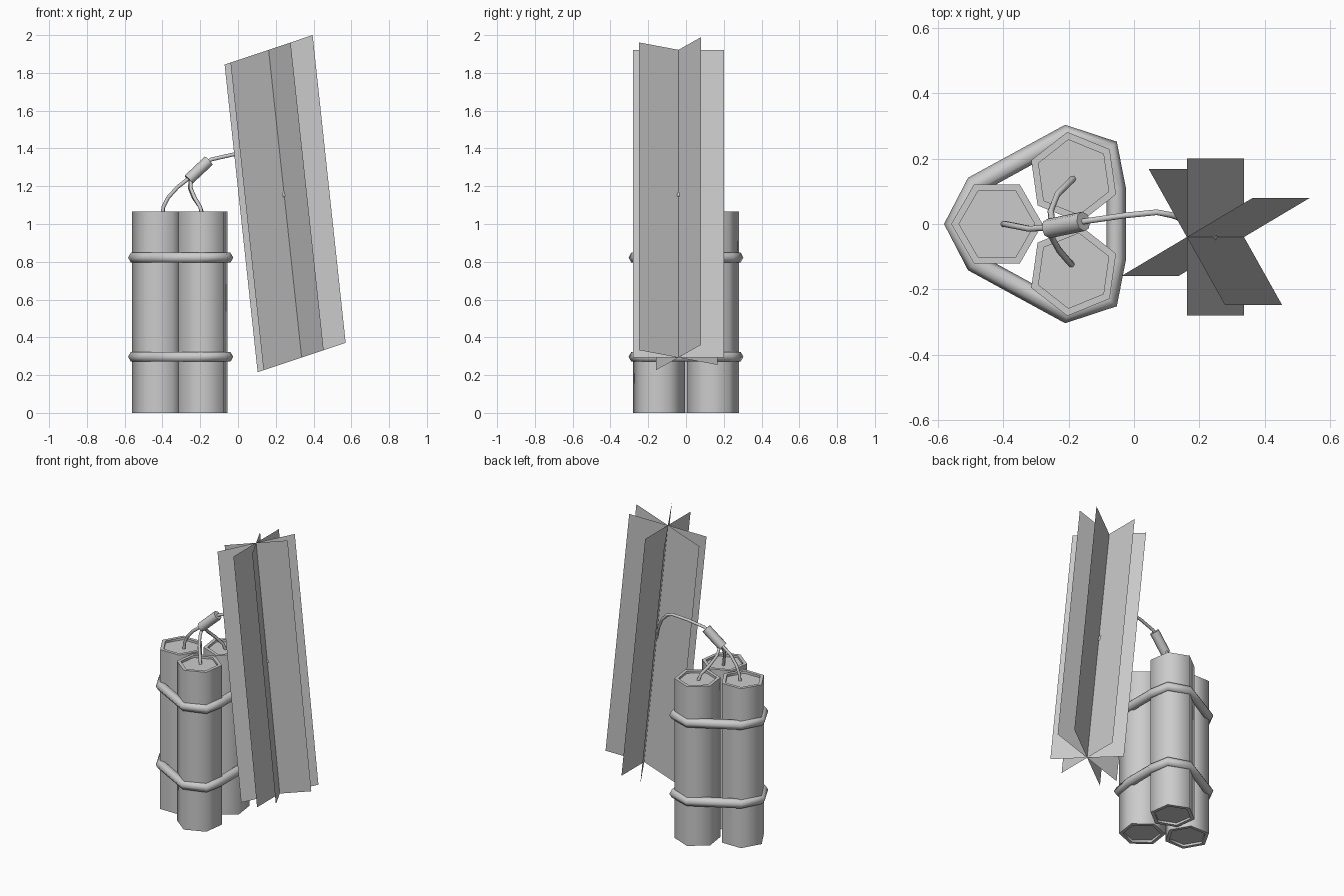
import bpy, bmesh
from math import cos, sin, pi, radians
from mathutils import Vector

if "Cube" in bpy.data.objects:
    bpy.data.objects.remove(bpy.data.objects["Cube"])

grey = bpy.data.materials.new("plain_grey")
grey.use_nodes = True
colour = (0.6, 0.6, 0.6, 1)
grey.diffuse_color = colour
grey.node_tree.nodes["Principled BSDF"].inputs["Base Color"].default_value = colour


def finish(name, bm, smooth=None):
    """Turn a bmesh into a named, coloured object."""
    mesh = bpy.data.meshes.new(name)
    bm.to_mesh(mesh)
    bm.free()
    obj = bpy.data.objects.new(name, mesh)
    bpy.context.collection.objects.link(obj)
    mesh.materials.append(grey)
    if smooth:
        bpy.ops.object.select_all(action='DESELECT')
        obj.select_set(True)
        bpy.context.view_layer.objects.active = obj
        bpy.ops.object.shade_smooth_by_angle(angle=radians(smooth))
    return obj


def tube(name, points, radius, sides=6, up=(0, 1, 0), closed=False):
    """Sweep a regular polygon along a path."""
    pts = [Vector(p) for p in points]
    n = len(pts)
    bm = bmesh.new()
    rings = []
    for i, p in enumerate(pts):
        a = pts[(i - 1) % n] if closed or i > 0 else p
        b = pts[(i + 1) % n] if closed or i < n - 1 else p
        t = (b - a).normalized()
        side = t.cross(Vector(up)).normalized()
        top = side.cross(t)
        rings.append([bm.verts.new(p + radius * (side * cos(2 * pi * k / sides) + top * sin(2 * pi * k / sides)))
                      for k in range(sides)])
    for i in range(n if closed else n - 1):
        r, s = rings[i], rings[(i + 1) % n]
        for k in range(sides):
            m = (k + 1) % sides
            bm.faces.new((r[k], r[m], s[m], s[k]))
    if not closed:
        bm.faces.new(rings[0])
        bm.faces.new(rings[-1])
    bmesh.ops.recalc_face_normals(bm, faces=bm.faces)
    return finish(name, bm, 65)


def stick(name, x, y, turn):
    """Six-sided stick with a recessed panel in each end."""
    height, radius = 1.065, 0.14
    bm = bmesh.new()
    ring = [bm.verts.new((x + radius * cos(radians(turn + 60 * k)),
                          y + radius * sin(radians(turn + 60 * k)), 0)) for k in range(6)]
    base = bm.faces.new(ring)
    up = bmesh.ops.extrude_face_region(bm, geom=[base])
    bmesh.ops.translate(bm, vec=(0, 0, height),
                        verts=[g for g in up["geom"] if isinstance(g, bmesh.types.BMVert)])
    bmesh.ops.recalc_face_normals(bm, faces=bm.faces)
    caps = [f for f in bm.faces if abs(f.normal.z) > 0.9]
    bmesh.ops.inset_individual(bm, faces=caps, thickness=0.024)
    for cap in caps:
        rim = bmesh.ops.extrude_discrete_faces(bm, faces=[cap])["faces"][0]
        bmesh.ops.translate(bm, verts=rim.verts, vec=rim.normal * -0.015)
    return finish(name, bm, 65)


# Bundle of three sticks
stick("left_stick", -0.42, 0, 0)
stick("back_stick", -0.185, 0.143, 38)
stick("front_stick", -0.185, -0.143, -38)

# Two straps around the bundle
half = [(-0.49, 0.118), (-0.203, 0.275), (-0.075, 0.232), (-0.055, 0.11)]
outline = [(-0.552, 0)] + half + [(x, -y) for x, y in reversed(half)]
for name, z in (("upper_strap", 0.822), ("lower_strap", 0.297)):
    tube(name, [(x, y, z) for x, y in outline], 0.03, up=(0, 0, 1), closed=True)

# Short fuses meeting in a sleeve
tube("left_fuse", [(-0.40, 0, 1.04), (-0.395, 0, 1.09), (-0.37, -0.005, 1.14), (-0.32, -0.015, 1.195),
                   (-0.25, -0.01, 1.25)], 0.01)
tube("back_fuse", [(-0.185, 0.14, 1.04), (-0.2, 0.125, 1.09), (-0.235, 0.09, 1.14), (-0.255, 0.04, 1.19),
                   (-0.25, -0.01, 1.25)], 0.01)
tube("front_fuse", [(-0.19, -0.125, 1.04), (-0.2, -0.115, 1.09), (-0.23, -0.08, 1.14), (-0.25, -0.045, 1.19),
                    (-0.25, -0.01, 1.25)], 0.01)
tube("fuse_sleeve", [(-0.262, -0.014, 1.235), (-0.155, 0.008, 1.335)], 0.03, sides=8)

# Long fuse running to the spark
tube("long_fuse", [(-0.17, 0.005, 1.325), (-0.14, 0.01, 1.342), (-0.03, 0.026, 1.367), (0.07, 0.036, 1.378),
                   (0.12, 0.026, 1.36), (0.17, 0.008, 1.31), (0.215, -0.015, 1.235), (0.247, -0.04, 1.145)], 0.01)

# Spark: four thin crossing cards on one leaning axis
top, bottom = Vector((0.162, -0.04, 1.922)), Vector((0.337, -0.04, 0.293))
for number, angle in enumerate((0, 30, 90, 120), 1):
    c, s = cos(radians(angle)), sin(radians(angle))
    reach = Vector((0.233 * c, 0.24 * s, 0.078 * c))
    bm = bmesh.new()
    bm.faces.new([bm.verts.new(p) for p in (bottom - reach, bottom + reach, top + reach, top - reach)])
    finish(f"spark_card_{number}", bm)
